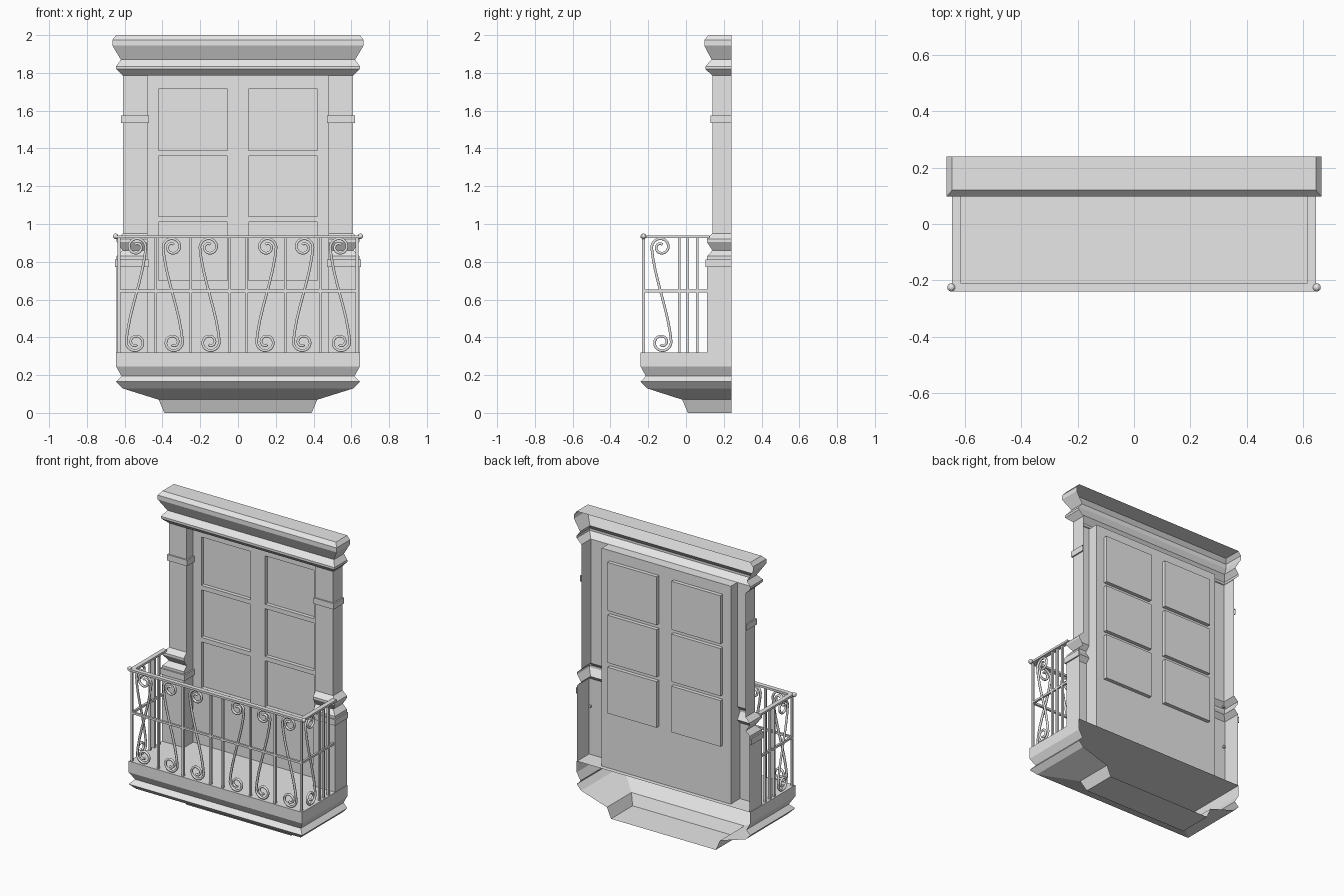
import bpy, bmesh, math
from mathutils import Vector

if "Cube" in bpy.data.objects:
    bpy.data.objects.remove(bpy.data.objects["Cube"])

GREY = (0.8, 0.8, 0.8, 1)
stone = bpy.data.materials.new("pale grey")
stone.use_nodes = True
stone.diffuse_color = GREY
stone.node_tree.nodes["Principled BSDF"].inputs["Base Color"].default_value = GREY

BACK, WALL, FLOOR, SOFFIT = 0.24, 0.21, 0.32, 1.785
INNER = 0.48
RAIL_X, RAIL_Y = 0.63, -0.225


def add(name, data, mirror=False):
    ob = bpy.data.objects.new(name, data)
    bpy.context.scene.collection.objects.link(ob)
    data.materials.append(stone)
    if mirror:
        ob.modifiers.new("mirror", 'MIRROR')
    return ob


def from_bmesh(name, bm, mirror=False):
    me = bpy.data.meshes.new(name)
    bm.to_mesh(me)
    bm.free()
    return add(name, me, mirror)


def shell(name, rows, back_a=BACK, top=False, bottom=False, mirror=False):
    """Open-backed U-shaped moulding; rows run downwards as (x0, x1, front, z)."""
    bm = bmesh.new()
    rings = [[bm.verts.new(p) for p in
              ((a, back_a, z), (a, f, z), (b, f, z), (b, BACK, z))]
             for a, b, f, z in rows]
    for up, low in zip(rings, rings[1:]):
        for i in range(3):
            bm.faces.new((up[i], low[i], low[i + 1], up[i + 1]))
    if top:
        bm.faces.new(rings[0])
    if bottom:
        bm.faces.new(rings[-1][::-1])
    return from_bmesh(name, bm, mirror)


def boxes(name, spans, mirror=False):
    """Boxes given as (centre, size)."""
    bm = bmesh.new()
    for c, s in spans:
        vs = bmesh.ops.create_cube(bm, size=1)["verts"]
        bmesh.ops.scale(bm, vec=s, verts=vs)
        bmesh.ops.translate(bm, vec=c, verts=vs)
    return from_bmesh(name, bm, mirror)


# Cornice and balcony base, both symmetric shells
cornice = [(0.645, 0.12, 2.0), (0.665, 0.097, 1.975), (0.665, 0.097, 1.945),
           (0.62, 0.135, 1.87), (0.645, 0.103, 1.835), (0.645, 0.103, 1.82),
           (0.61, 0.14, SOFFIT)]
shell("cornice", [(-x, x, y, z) for x, y, z in cornice], top=True)

base = [(0.645, -0.24, FLOOR), (0.645, -0.24, 0.245), (0.617, -0.213, 0.195),
        (0.645, -0.24, 0.165), (0.612, -0.207, 0.13), (0.42, -0.02, 0.07),
        (0.39, 0.01, 0)]
shell("balcony_base", [(-x, x, y, z) for x, y, z in base], top=True, bottom=True)

# Pilasters with pedestal and waist moulding
pilaster = [(0.61, 0.14, SOFFIT), (0.61, 0.14, 0.95), (0.642, 0.11, 0.92),
            (0.642, 0.11, 0.905), (0.612, 0.14, 0.86), (0.642, 0.112, 0.83),
            (0.642, 0.112, FLOOR)]
shell("pilaster", [(INNER, x, y, z) for x, y, z in pilaster],
      back_a=WALL, mirror=True)

# Raised bands around shaft and pedestal
for name, x, y, z in (("shaft_band", 0.61, 0.14, 1.555),
                      ("pedestal_band", 0.642, 0.112, 0.793)):
    h, t = 0.02, 0.009
    shell(name, [(INNER, x, y, z + h), (INNER - t, x + t, y - t, z + h),
                 (INNER - t, x + t, y - t, z - h), (INNER, x, y, z - h)],
          back_a=WALL, mirror=True)

# Door wall with six panes pushed back
xs = [-INNER, -0.42, -0.055, 0.055, 0.42, INNER]
zs = [FLOOR, 0.70, 1.01, 1.04, 1.36, 1.39, 1.715, SOFFIT]
bm = bmesh.new()
grid = [[bm.verts.new((x, WALL, z)) for x in xs] for z in zs]
panes = []
for j in range(len(zs) - 1):
    for i in range(len(xs) - 1):
        f = bm.faces.new((grid[j][i], grid[j][i + 1],
                          grid[j + 1][i + 1], grid[j + 1][i]))
        if i % 2 and j % 2:
            panes.append(f)
pushed = bmesh.ops.extrude_discrete_faces(bm, faces=panes)["faces"]
for f in pushed:
    bmesh.ops.translate(bm, vec=(0, 0.025, 0), verts=f.verts[:])
from_bmesh("door_wall", bm)

# Soffit over the door recess
bm = bmesh.new()
bm.faces.new([bm.verts.new(p) for p in
              ((-INNER, 0.14, SOFFIT), (-INNER, WALL, SOFFIT),
               (INNER, WALL, SOFFIT), (INNER, 0.14, SOFFIT))])
from_bmesh("door_soffit", bm)

# Railing bars
RAIL_END, TOP, MID, T = 0.125, 0.932, 0.645, 0.014
side_mid, side_len = (RAIL_Y + RAIL_END) / 2, RAIL_END - RAIL_Y
for name, z, w in (("top_rail", TOP, 0.03), ("middle_rail", MID, T)):
    boxes(name + "_front", [((0, RAIL_Y, z), (2 * RAIL_X + w, w, T))])
    boxes(name + "_side", [((RAIL_X, side_mid, z), (w, side_len, T))], mirror=True)

bar_spots = [(x, RAIL_Y) for x in (0.045, 0.25, 0.435, RAIL_X)]
bar_spots += [(RAIL_X, y) for y in (-0.035, 0.01, 0.06)]
boxes("balusters", [((x, y, (FLOOR + TOP) / 2), (T, T, TOP - FLOOR))
                    for x, y in bar_spots], mirror=True)

# Corner knobs
bm = bmesh.new()
bmesh.ops.create_uvsphere(bm, u_segments=10, v_segments=6, radius=0.015)
bmesh.ops.translate(bm, vec=(0.648, RAIL_Y, 0.935), verts=bm.verts[:])
from_bmesh("corner_knob", bm, mirror=True)


def scroll_points():
    """S-scroll, point-symmetric about its middle, as (across, z)."""
    mid, lift = (FLOOR + TOP) / 2, 0.252
    half = []
    steps = 26
    for k in range(steps + 1):
        t = k / steps
        a = math.pi - math.radians(480) * (1 - t)
        r = 0.014 + 0.036 * t ** 0.8
        half.append((r * math.cos(a) - 0.002, lift + r * math.sin(a)))
    half += [(-0.046, 0.2), (-0.033, 0.13), (-0.016, 0.06)]
    other = [(-u, -v) for u, v in reversed(half)]
    return [(u, mid + v) for u, v in half + [(0, 0)] + other]


def scroll(name, origin, across):
    cu = bpy.data.curves.new(name, 'CURVE')
    cu.dimensions = '3D'
    cu.bevel_depth = 0.008
    cu.bevel_resolution = 1
    cu.use_fill_caps = True
    pts = scroll_points()
    sp = cu.splines.new('POLY')
    sp.points.add(len(pts) - 1)
    for p, (u, z) in zip(sp.points, pts):
        p.co = (*(Vector(origin) + Vector(across) * u + Vector((0, 0, z))), 1)
    add(name, cu)


# Scrolls between the bars, mirrored left to right
for side, label in ((1, "left"), (-1, "right")):
    for n, (x, turn) in enumerate(((0.54, 1), (0.345, -1), (0.15, -1))):
        scroll(f"{label}_front_scroll_{n + 1}", (side * x, RAIL_Y, 0),
               (side * turn, 0, 0))
    scroll(f"{label}_side_scroll", (side * RAIL_X, -0.13, 0), (0, 1, 0))
